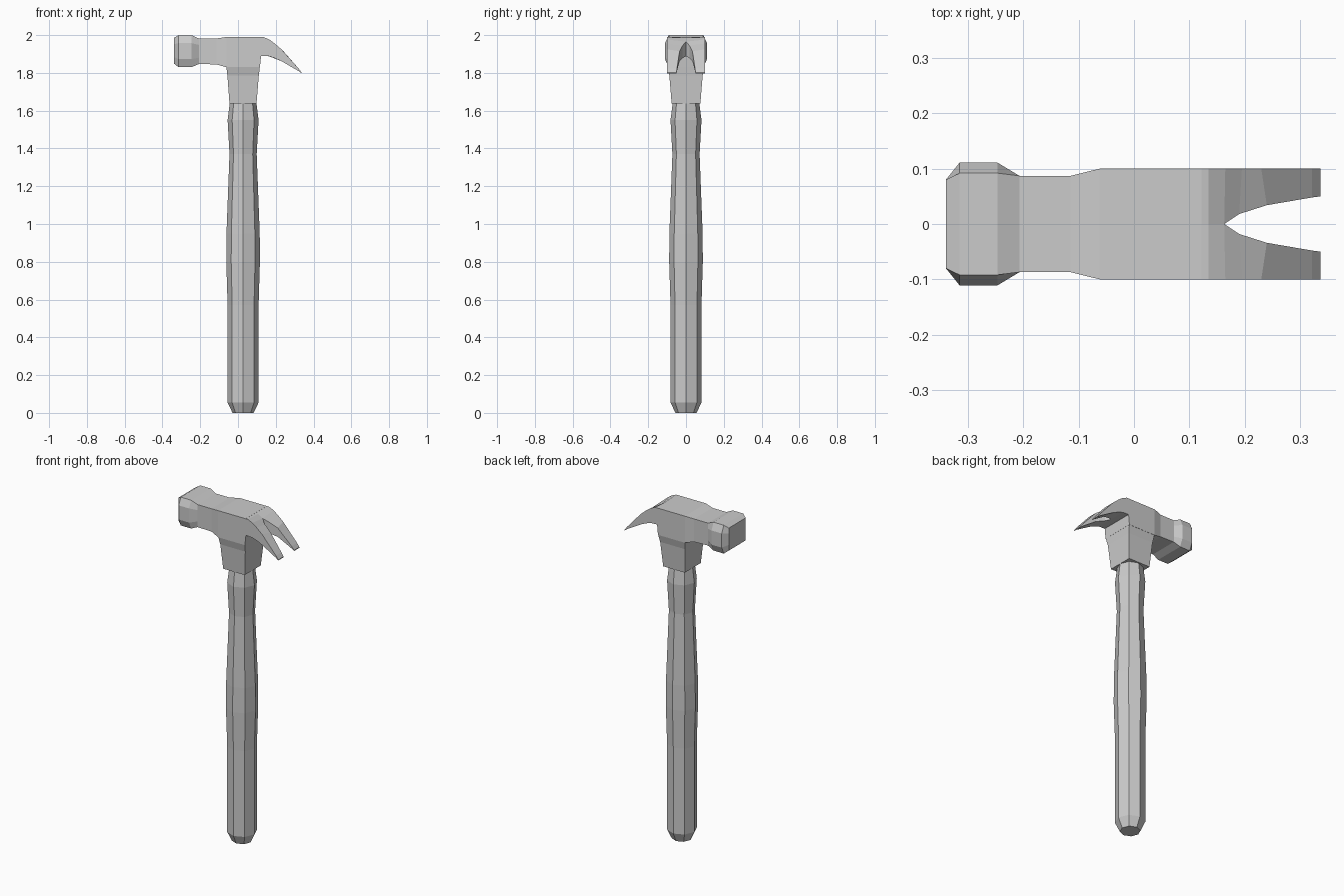
import bpy
import bmesh
import math

cube = bpy.data.objects.get("Cube")
if cube:
    bpy.data.objects.remove(cube, do_unlink=True)

grey = bpy.data.materials.new("light grey")
grey.use_nodes = True
GREY = (0.6, 0.6, 0.6, 1)
grey.diffuse_color = GREY
grey.node_tree.nodes["Principled BSDF"].inputs["Base Color"].default_value = GREY


def loft(name, rings):
    """Join a row of equal cross-sections into a closed flat-shaded part."""
    bm = bmesh.new()
    rows = [[bm.verts.new(p) for p in ring] for ring in rings]
    n = len(rows[0])
    for a, b in zip(rows, rows[1:]):
        for i in range(n):
            j = (i + 1) % n
            bm.faces.new((a[i], a[j], b[j], b[i]))
    bm.faces.new(rows[0])
    bm.faces.new(rows[-1])
    bmesh.ops.recalc_face_normals(bm, faces=bm.faces)
    mesh = bpy.data.meshes.new(name)
    bm.to_mesh(mesh)
    bm.free()
    mesh.materials.append(grey)
    ob = bpy.data.objects.new(name, mesh)
    bpy.context.collection.objects.link(ob)
    return ob


# Handle: eight-sided, swelling at the grip
def octagon(r, z, cx=0.027):
    return [(cx + r * math.cos(k * math.pi / 4), r * math.sin(k * math.pi / 4), z)
            for k in range(8)]


handle_profile = [(0.056, 0), (0.082, 0.055), (0.082, 0.57), (0.089, 0.8),
                  (0.088, 0.95), (0.072, 1.37), (0.082, 1.55), (0.07, 1.645)]
loft("handle", [octagon(r, z) for r, z in handle_profile])


# Striking face, throat and body: x, edge half-width, side half-width, bottom, top
def head_ring(x, edge, side, low, high):
    q = (high - low) / 4
    half = [(edge, low), (side, low + q), (side, high - q), (edge, high)]
    return [(x, y, z) for y, z in half] + [(x, -y, z) for y, z in reversed(half)]


head_stations = [(-0.34, 0.08, 0.08, 1.85, 1.985), (-0.315, 0.092, 0.111, 1.83, 2.0),
                 (-0.247, 0.092, 0.111, 1.83, 2.0), (-0.207, 0.087, 0.087, 1.847, 1.982),
                 (-0.115, 0.087, 0.087, 1.845, 1.982), (-0.062, 0.1, 0.1, 1.83, 1.99),
                 (0.116, 0.1, 0.1, 1.83, 1.99), (0.122, 0.1, 0.1, 1.89, 1.99)]
loft("head", [head_ring(*s) for s in head_stations])


# Tapered socket between head and handle: z, left x, right x, half-width
def socket_ring(z, x0, x1, w):
    return [(x0, -w, z), (x1, -w, z), (x1, w, z), (x0, w, z)]


socket_stations = [(1.637, -0.045, 0.098, 0.076), (1.785, -0.056, 0.11, 0.088),
                   (1.835, -0.062, 0.116, 0.1)]
loft("socket", [socket_ring(*s) for s in socket_stations])

# Split claw: outer x, inner x, inner y, bottom, outer top, inner top
claw_stations = [(0.12, 0.12, 0, 1.89, 1.99, 1.99), (0.135, 0.135, 0, 1.89, 1.99, 1.985),
                 (0.165, 0.163, 0, 1.888, 1.977, 1.965), (0.195, 0.19, 0.018, 1.878, 1.955, 1.945),
                 (0.23, 0.24, 0.034, 1.862, 1.925, 1.915), (0.322, 0.322, 0.048, 1.809, 1.822, 1.822),
                 (0.337, 0.337, 0.05, 1.797, 1.801, 1.801)]
for side, label in ((1, "back"), (-1, "front")):
    loft("claw_" + label,
         [[(xo, side * 0.1, lo), (xo, side * 0.1, top),
           (xi, side * y, top_in), (xi, side * y, lo)]
          for xo, xi, y, lo, top, top_in in claw_stations])
